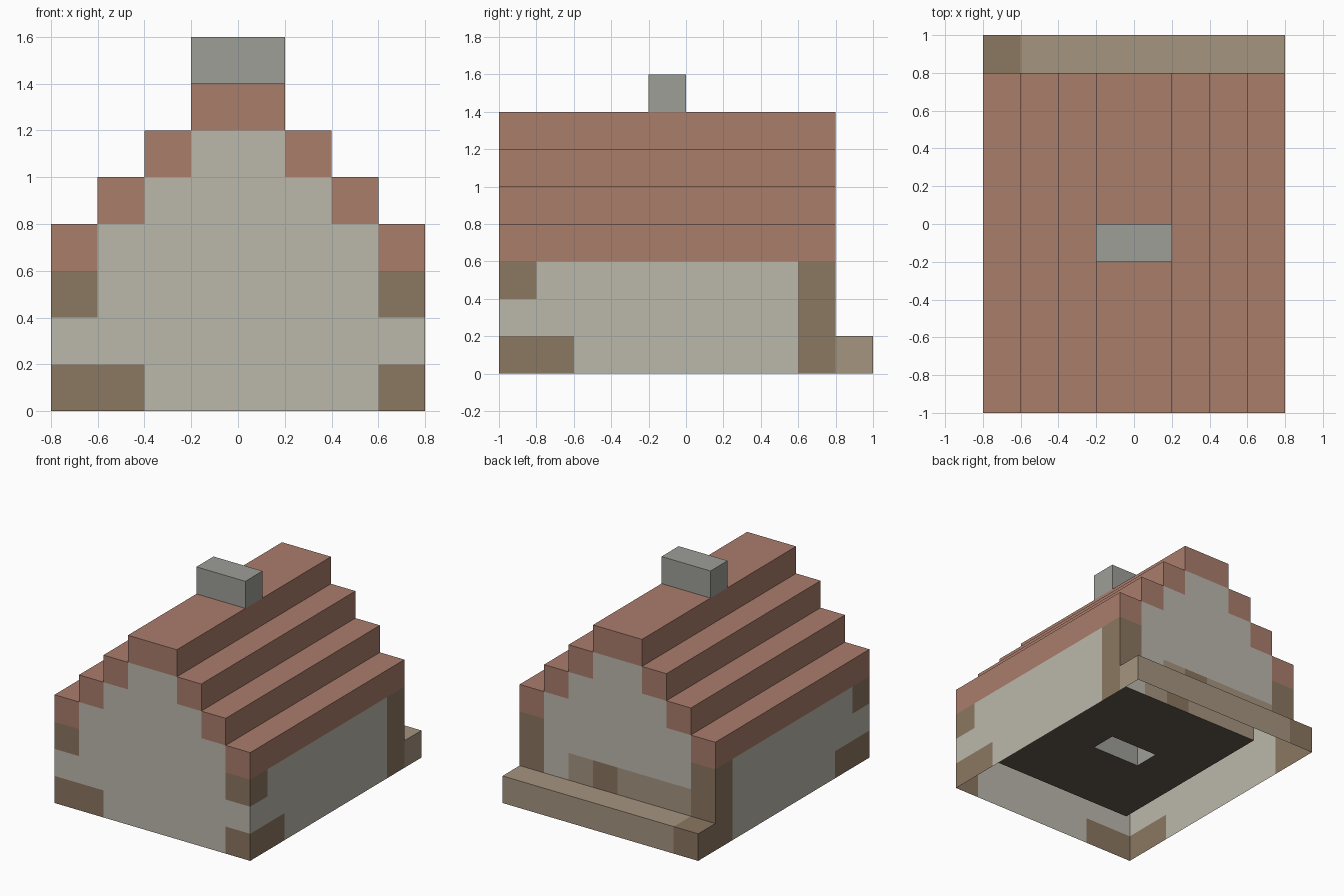
import bpy, bmesh
from mathutils import Vector

if "Cube" in bpy.data.objects:
    bpy.data.objects.remove(bpy.data.objects["Cube"])

# A stepped block cottage built on a 0.2 unit grid; only exposed faces are made,
# and the underside is left open.
U = 0.2
NX, NY, NZ = range(-4, 4), range(-5, 5), range(0, 8)
DIRS = [(1, 0, 0), (-1, 0, 0), (0, 1, 0), (0, -1, 0), (0, 0, 1), (0, 0, -1)]


def material(name, rgb):
    m = bpy.data.materials.new(name)
    lin = [(c / 255) ** 2.2 for c in rgb]
    m.diffuse_color = (*lin, 1)
    m.use_nodes = True
    m.node_tree.nodes["Principled BSDF"].inputs["Base Color"].default_value = m.diffuse_color
    return m


MATS = {
    "plaster": material("plaster", (186, 183, 170)),
    "timber": material("timber", (138, 118, 97)),
    "plank": material("plank", (163, 147, 126)),
    "tile": material("tile", (168, 124, 107)),
    "stone": material("stone", (156, 157, 150)),
    "floor": material("floor", (98, 90, 80)),
}


def part_at(i, j, k):
    """Which part of the cottage fills this grid cell (None when empty)."""
    a = max(i, -1 - i)                      # distance from the centre line
    if i in (-1, 0) and j == -1 and 1 <= k <= 7 and k != 6:
        return "chimney"
    if j == 4:
        return "back_step" if k == 0 else None
    if 3 <= k <= 6 and a == 6 - k:
        return "roof"
    if j in (-5, 3) and (k < 3 or a < 6 - k):
        return "walls"
    if a == 3 and k < 3:
        return "walls"
    return "floor" if k == 0 else None


def colour_at(part, i, j, k):
    if part == "walls":
        if j == 3 and i in (-4, 3) and k < 3:            # back posts
            return "timber"
        if j == -5 and i in (-4, 3) and k in (0, 2):     # front corner blocks
            return "timber"
        if (i, j, k) in ((-3, -5, 0), (3, -4, 0), (-4, -4, 0)):
            return "timber"
        if j == 3 and k == 1 and -3 <= i <= 1:           # back planking
            return "timber" if i == 0 else "plank"
        return "plaster"
    if part == "back_step":
        return "timber" if i == -4 else "plank"
    return {"roof": "tile", "chimney": "stone", "floor": "floor"}[part]


cells = {(i, j, k): part_at(i, j, k) for i in NX for j in NY for k in NZ}
cells = {c: p for c, p in cells.items() if p}


def build(part):
    bm, verts = bmesh.new(), {}
    mesh = bpy.data.meshes.new(part)
    slots = []

    def vert(p):
        key = tuple(round(v) for v in p)
        if key not in verts:
            verts[key] = bm.verts.new(Vector(key) * U)
        return verts[key]

    for (i, j, k), p in cells.items():
        if p != part:
            continue
        colour = colour_at(p, i, j, k)
        if colour not in slots:
            slots.append(colour)
            mesh.materials.append(MATS[colour])
        centre = Vector((i + .5, j + .5, k + .5))
        for d in DIRS:
            n = (i + d[0], j + d[1], k + d[2])
            if n in cells or n[2] < 0:
                continue
            nrm = Vector(d)
            s = Vector((d[1], d[2], d[0]))
            t = nrm.cross(s)
            c = centre + nrm / 2
            f = bm.faces.new([vert(c + (s * a + t * b) / 2)
                              for a, b in ((-1, -1), (1, -1), (1, 1), (-1, 1))])
            f.material_index = slots.index(colour)
    bm.to_mesh(mesh)
    bm.free()
    bpy.context.collection.objects.link(bpy.data.objects.new(part, mesh))


for name in ("walls", "roof", "chimney", "back_step", "floor"):
    build(name)
